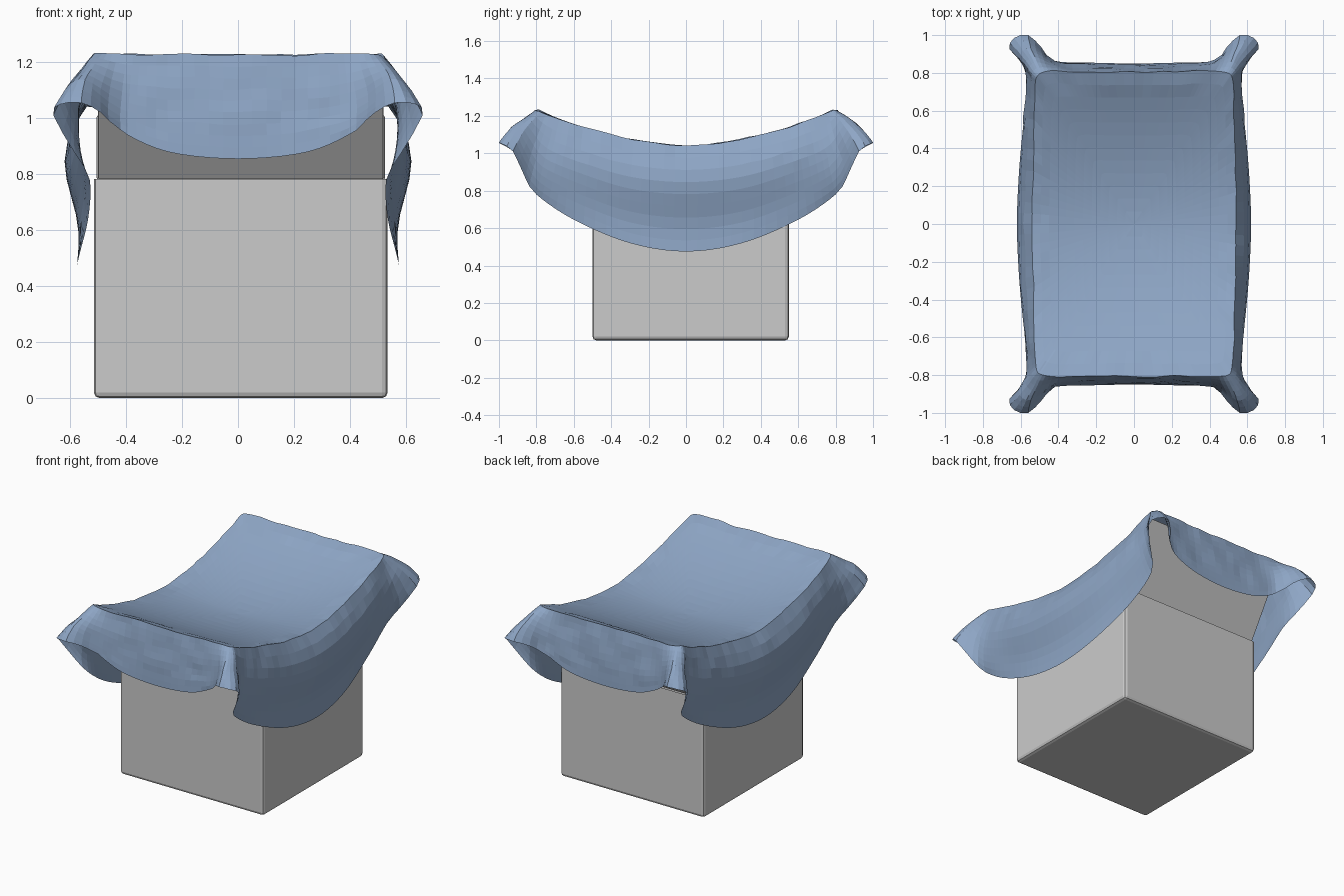
import bpy, bmesh
from math import sin, pi
from mathutils import Vector, noise

if "Cube" in bpy.data.objects:
    bpy.data.objects.remove(bpy.data.objects["Cube"])


def finish(name, bm, bevel=0.0):
    bmesh.ops.recalc_face_normals(bm, faces=bm.faces)
    me = bpy.data.meshes.new(name)
    bm.to_mesh(me)
    bm.free()
    ob = bpy.data.objects.new(name, me)
    bpy.context.collection.objects.link(ob)
    if bevel:
        mod = ob.modifiers.new("bevel", 'BEVEL')
        mod.width, mod.segments = bevel, 2
    return ob


def slab(name, profile, axis, lo, hi, bevel=0.006):
    """Extrude a closed profile along x (axis 0) or y (axis 1)."""
    bm = bmesh.new()
    def put(e, p):
        return bm.verts.new((e, p[0], p[1]) if axis == 0 else (p[0], e, p[1]))
    a = [put(lo, p) for p in profile]
    b = [put(hi, p) for p in profile]
    bm.faces.new(a)
    bm.faces.new(b)
    n = len(a)
    for i in range(n):
        bm.faces.new((a[i], a[(i + 1) % n], b[(i + 1) % n], b[i]))
    return finish(name, bm, bevel)


# Open box with thick walls
bm = bmesh.new()
bmesh.ops.create_cube(bm, size=1)
for v in bm.verts:
    v.co = Vector((v.co.x * 1.05 + 0.01, v.co.y * 1.05 + 0.025, v.co.z * 0.795 + 0.3975))
lid = max(bm.faces, key=lambda f: f.calc_center_median().z)
bmesh.ops.inset_individual(bm, faces=[lid], thickness=0.03)
for v in lid.verts:
    v.co.z = 0.04
finish("box", bm, 0.02)

# Front and back flaps leaning outwards, side flaps standing up
for name, y0, s in (("front_flap", -0.49, -1), ("back_flap", 0.535, 1)):
    tip = s * 0.78
    slab(name, [(y0, 0.78), (tip, 1.18), (tip - s * 0.03, 1.2), (y0 - s * 0.03, 0.80)],
         0, -0.5, 0.52)
for name, x0, s in (("left_flap", -0.505, 1), ("right_flap", 0.525, -1)):
    slab(name, [(x0, 0.78), (x0, 1.01), (x0 + s * 0.02, 1.01), (x0 + s * 0.02, 0.78)],
         1, -0.47, 0.5)

# Cloth quarter, front middle round the corner to side middle:
# rim x y | half way down x y z | hem x y z
KEYS = [
    (0, .805, 0, .835, 1.04, 0, .85, .855),
    (.25, .805, .25, .835, 1.05, .25, .855, .88),
    (.40, .81, .42, .85, 1.08, .42, .865, .955),
    (.45, .81, .485, .89, 1.12, .49, .935, 1.02),
    (.485, .805, .54, .92, 1.15, .56, 1.0, 1.055),
    (.505, .795, .58, .91, 1.14, .635, .985, 1.05),
    (.515, .78, .605, .87, 1.11, .66, .925, 1.01),
    (.52, .75, .58, .82, 1.02, .58, .86, .87),
    (.525, .70, .57, .76, .95, .53, .80, .78),
    (.53, .55, .575, .58, .87, .535, .60, .645),
    (.535, .28, .595, .30, .78, .565, .30, .52),
    (.54, 0, .605, 0, .75, .575, 0, .475),
]


def top(x, y):
    ridge = min(1.045 + 0.19 * (abs(y) / 0.8) ** 1.8, 1.23)
    dip = 0.04 * max(0, 1 - (x / .53) ** 2) * max(0, 1 - (y / .82) ** 2)
    return ridge - dip


def catmull(a, b, c, d, t):
    return [.5 * (2 * q + (r - p) * t + (2 * p - 5 * q + 4 * r - s) * t * t
                  + (3 * q - p - 3 * r + s) * t ** 3) for p, q, r, s in zip(a, b, c, d)]


first = [v * m for v, m in zip(KEYS[1], (-1, 1, -1, 1, 1, -1, 1, 1))]
last = [v * m for v, m in zip(KEYS[-2], (1, -1, 1, -1, 1, 1, -1, 1))]
pts = [first] + KEYS + [last]
columns = []
for i in range(1, len(pts) - 2):
    steps = 2 if 3 <= i <= 8 else 5
    columns += [catmull(*pts[i - 1:i + 3], k / steps) for k in range(steps)]
columns.append(list(KEYS[-1]))

bm = bmesh.new()
INNER, SKIRT = 12, 9
for sx in (1, -1):
    for sy in (1, -1):
        grid = []
        for c in columns:
            rim = Vector((c[0], c[1], top(c[0], c[1])))
            mid, hem = Vector(c[2:5]), Vector(c[5:8])
            puff = 0.03 * max(0, 1 - (c[1] / .75) ** 2)
            col = []
            for k in range(INNER + 1):
                x, y = rim.x * k / INNER, rim.y * k / INNER
                col.append(Vector((x, y, top(x, y))))
            for k in range(1, SKIRT + 1):
                t = k / SKIRT
                p = (rim * (2 * (t - .5) * (t - 1)) + mid * (4 * t * (1 - t))
                     + hem * (2 * t * (t - .5)))
                # sides puff out under the rim and tuck in above the hem
                p.x += puff * sin(2 * pi * t)
                col.append(p)
            grid.append([bm.verts.new((p.x * sx, p.y * sy, p.z)) for p in col])
        for a, b in zip(grid, grid[1:]):
            for k in range(len(a) - 1):
                bm.faces.new((a[k], a[k + 1], b[k + 1], b[k]))
bmesh.ops.remove_doubles(bm, verts=bm.verts, dist=0.0005)

# Small creases along the rim
for v in bm.verts:
    edge = max(abs(v.co.x) / .54, abs(v.co.y) / .81)
    if .9 < edge < 1.15 and v.co.z > .95:
        v.co += noise.noise_vector(v.co * 9) * 0.008

cloth = finish("cloth", bm)
# Keep the sheet facing upwards
if sum(p.normal.z * p.area for p in cloth.data.polygons) < 0:
    cloth.data.flip_normals()
mat = bpy.data.materials.new("blue_cloth")
mat.diffuse_color = (0.27, 0.38, 0.56, 1)
mat.use_nodes = True
mat.node_tree.nodes["Principled BSDF"].inputs["Base Color"].default_value = mat.diffuse_color
cloth.data.materials.append(mat)
